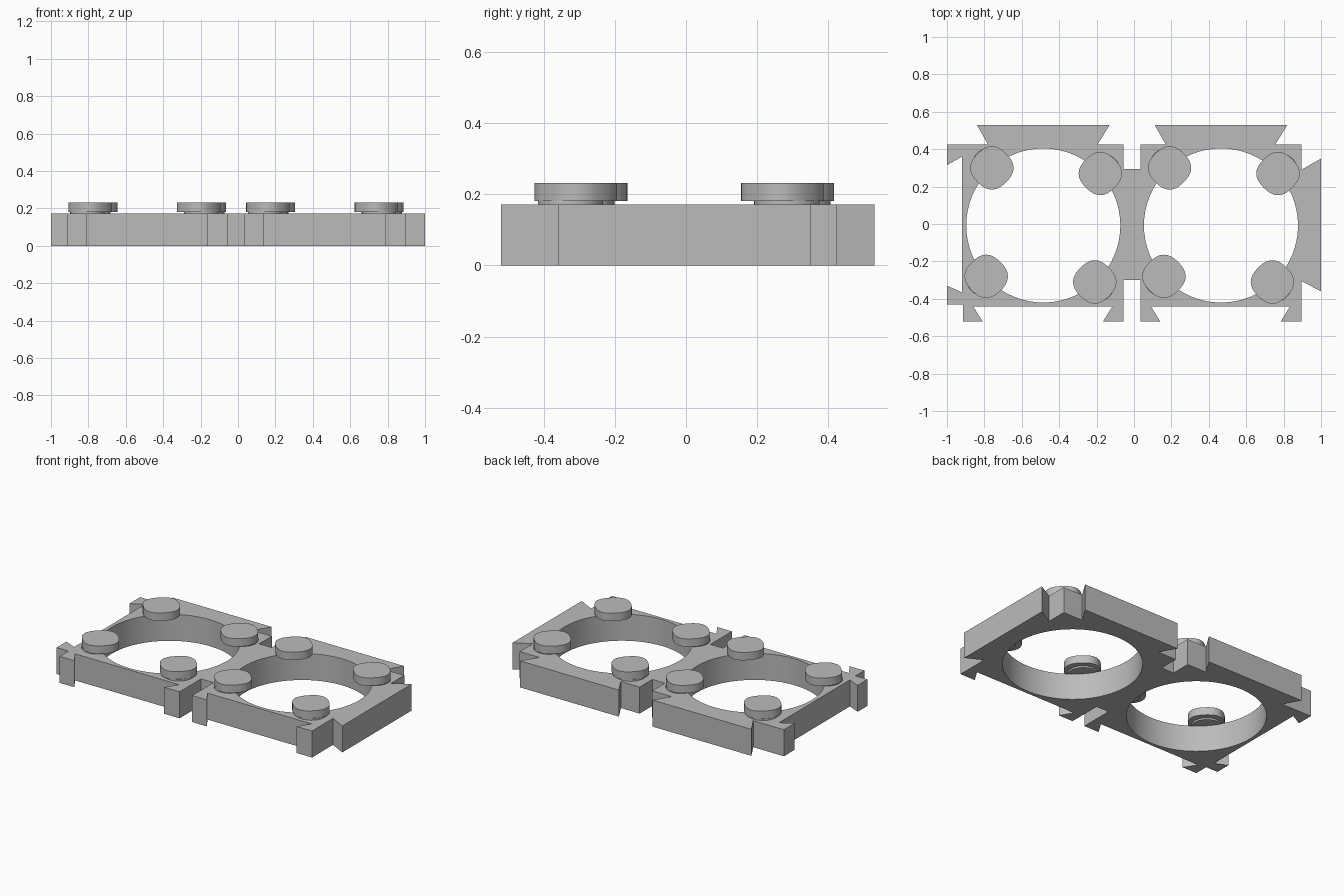
import bpy
import bmesh
from math import cos, sin, pi, hypot

default_cube = bpy.data.objects.get("Cube")
if default_cube:
    bpy.data.objects.remove(default_cube, do_unlink=True)

PITCH = 0.95          # distance between the two tiles
PLATE_TOP = 0.172
HOLE_X, HOLE_Y, HOLE_R = 0.465, -0.008, 0.412

grey = bpy.data.materials.new("plain grey")
grey.use_nodes = True
grey.diffuse_color = (0.5, 0.5, 0.5, 1)
grey.node_tree.nodes["Principled BSDF"].inputs["Base Color"].default_value = (0.5, 0.5, 0.5, 1)


def ring(cx, cy, radius, count, wobble=0.0):
    """Closed round loop; wobble softly squares it off."""
    points = []
    for i in range(count):
        a = 2 * pi * i / count
        r = radius + wobble * cos(4 * a)
        points.append((cx + r * cos(a), cy + r * sin(a)))
    return points


def prism(name, loops, bottom, top):
    """Fill flat loops (outline first, then holes) and extrude upwards."""
    bm = bmesh.new()
    edges = []
    for loop in loops:
        verts = [bm.verts.new((x, y, bottom)) for x, y in loop]
        edges += [bm.edges.new((verts[i - 1], v)) for i, v in enumerate(verts)]
    bmesh.ops.triangle_fill(bm, edges=edges, use_beauty=True)
    grown = bmesh.ops.extrude_face_region(bm, geom=bm.faces[:], use_keep_orig=True)
    moved = [g for g in grown["geom"] if isinstance(g, bmesh.types.BMVert)]
    bmesh.ops.translate(bm, verts=moved, vec=(0, 0, top - bottom))
    bmesh.ops.recalc_face_normals(bm, faces=bm.faces[:])
    mesh = bpy.data.meshes.new(name)
    bm.to_mesh(mesh)
    bm.free()
    mesh.materials.append(grey)
    obj = bpy.data.objects.new(name, mesh)
    bpy.context.collection.objects.link(obj)
    bpy.ops.object.select_all(action="DESELECT")
    obj.select_set(True)
    bpy.context.view_layer.objects.active = obj
    bpy.ops.object.shade_smooth_by_angle(angle=0.5)
    return obj


# Tile edges: dovetail sockets in front, dovetail tab at the back
front_edge = [(0.035, -0.52), (0.14, -0.52), (0.09, -0.44),
              (0.835, -0.44), (0.785, -0.52), (0.895, -0.52)]
back_edge = [(0.895, 0.425), (0.755, 0.425), (0.82, 0.53),
             (0.11, 0.53), (0.17, 0.425), (0.035, 0.425)]
right_tab = [(0.895, -0.305), (1, -0.36), (1, 0.35), (0.895, 0.29)]
left_socket = [(-1, 0.425), (-1, 0.315), (-0.92, 0.36),
               (-0.92, -0.365), (-1, -0.33), (-1, -0.43), (-0.915, -0.43)]


def left_copy(points):
    return [(x - PITCH, y) for x, y in points]


neck_front = [(-0.055, -0.3), (0.035, -0.3)]
neck_back = [(0.035, 0.295), (-0.055, 0.295)]
outline = (left_copy(front_edge) + neck_front + front_edge + right_tab
           + back_edge + neck_back + left_copy(back_edge[:-1]) + left_socket)
holes = [ring(HOLE_X - shift, HOLE_Y, HOLE_R, 64) for shift in (0, PITCH)]
prism("base_plate", [outline] + holes, 0, PLATE_TOP)

# Round studs, overhanging each hole, on slim feet set back from the rim
studs = {"back_left_side": (0.19, 0.30), "back_right_side": (0.77, 0.27),
         "front_left_side": (0.16, -0.28), "front_right_side": (0.74, -0.31)}
for tile, shift in (("first", PITCH), ("second", 0)):
    for place, (x, y) in studs.items():
        dx, dy = x - HOLE_X, y - HOLE_Y
        k = 0.02 / hypot(dx, dy)
        prism(f"{tile}_{place}_stud", [ring(x - shift, y, 0.112, 40, 0.004)], 0.181, 0.232)
        prism(f"{tile}_{place}_stud_foot",
              [ring(x - shift + dx * k, y + dy * k, 0.092, 40)], PLATE_TOP - 0.002, 0.183)
